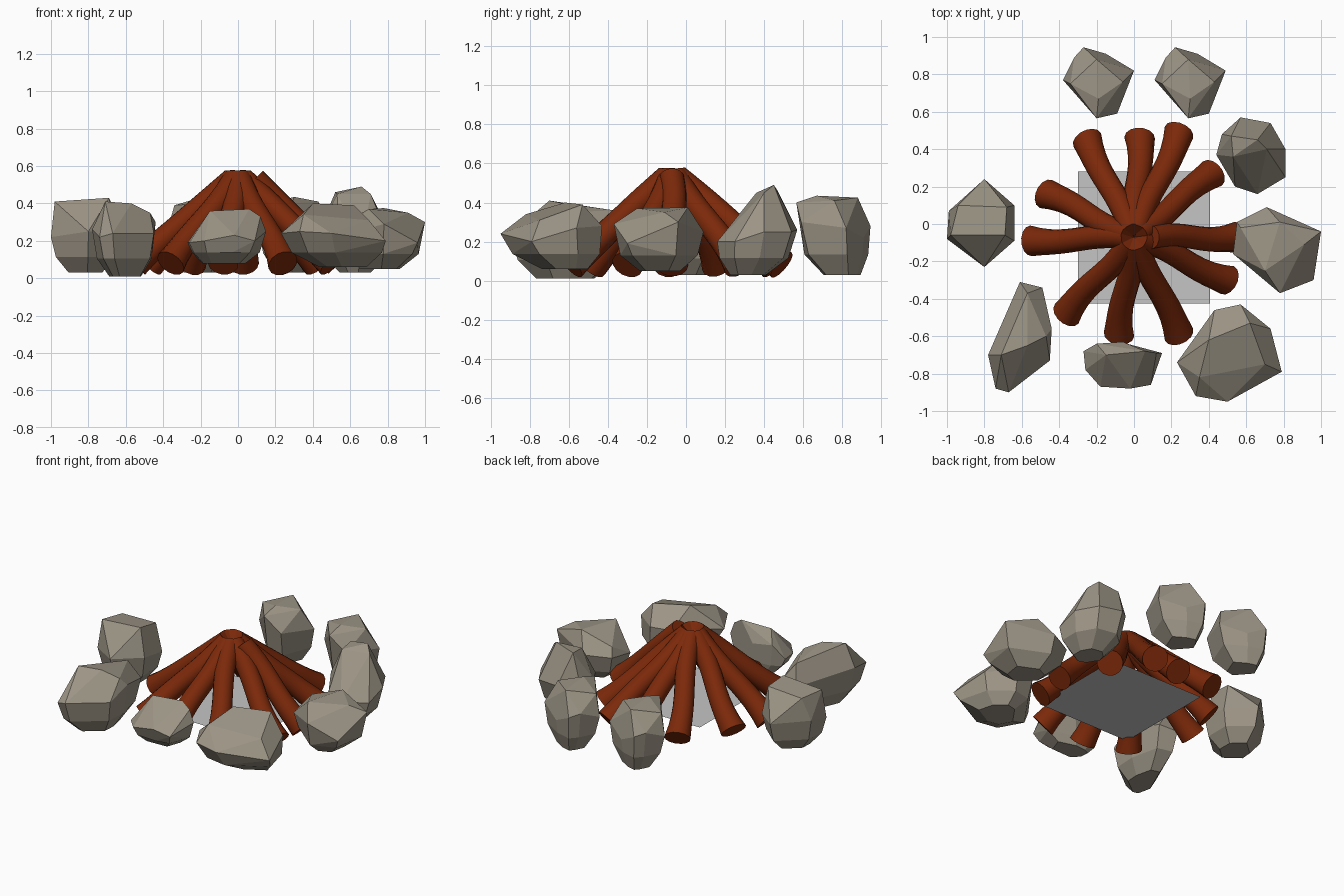
import bpy, bmesh, math
from mathutils import Vector

cube = bpy.data.objects.get("Cube")
if cube:
    bpy.data.objects.remove(cube, do_unlink=True)


def make_material(name, color):
    mat = bpy.data.materials.new(name)
    mat.use_nodes = True
    mat.diffuse_color = (*color, 1)
    mat.node_tree.nodes["Principled BSDF"].inputs["Base Color"].default_value = (*color, 1)
    return mat


stone_grey = make_material("stone grey", (.33, .295, .235))
bark_brown = make_material("bark brown", (.2, .022, .003))
ash_grey = make_material("ash grey", (.56, .56, .56))


def add_object(name, bm, material):
    bmesh.ops.recalc_face_normals(bm, faces=bm.faces[:])
    mesh = bpy.data.meshes.new(name)
    bm.to_mesh(mesh)
    bm.free()
    mesh.materials.append(material)
    obj = bpy.data.objects.new(name, mesh)
    bpy.context.collection.objects.link(obj)


def add_rock(name, ring, crown, bottom, taper=.45, lean=(0, 0), shift=0):
    """Faceted boulder: hull of a girdle, a crown, a belly and a tapered, leaning foot."""
    girdle = [Vector(p) for p in ring]
    middle = sum(girdle, Vector()) / len(girdle)
    points = girdle + [Vector(p) for p in crown]
    for p in girdle:
        for depth, scale in ((.6, .86), (1, taper)):
            low = middle.lerp(p, scale) + Vector((*lean, 0)) * depth ** 2
            low.z = middle.z + (bottom - middle.z) * depth
            points.append(low)
    bm = bmesh.new()
    for p in points:
        bm.verts.new(p + Vector((shift, 0, 0)))
    hull = bmesh.ops.convex_hull(bm, input=bm.verts[:])
    loose = {v for v in hull["geom_interior"] + hull["geom_unused"]
             if isinstance(v, bmesh.types.BMVert)}
    bmesh.ops.delete(bm, geom=list(loose), context="VERTS")
    bmesh.ops.dissolve_limit(bm, angle_limit=math.radians(10),
                             verts=bm.verts[:], edges=bm.edges[:])
    add_object(name, bm, stone_grey)


def add_log(name, foot, bend, reach, sides=14, steps=10):
    """Round log with a slight S-bend, a flared foot and flat ends."""
    start = Vector((*foot, .08))
    outward = Vector((foot[0], foot[1] + .06, 0)).normalized()
    end = Vector((0, -.07, .53)) + outward * reach
    side = outward.cross(Vector((0, 0, 1)))
    axis = (end - start).normalized()
    lift = side.cross(axis)
    bm = bmesh.new()
    rings = []
    for i in range(steps + 1):
        t = i / steps
        center = start.lerp(end, t) + side * bend * math.sin(math.tau * t)
        radius = .063 + .019 * (1 - t) ** 6
        rings.append([bm.verts.new(center + radius * (
            side * math.cos(math.tau * k / sides) + lift * math.sin(math.tau * k / sides)))
            for k in range(sides)])
    for low, high in zip(rings, rings[1:]):
        for k in range(sides):
            n = (k + 1) % sides
            bm.faces.new((low[k], low[n], high[n], high[k])).smooth = True
    for ring in (rings[0], rings[-1]):
        for edge in bm.faces.new(ring).edges:
            edge.smooth = False
    add_object(name, bm, bark_brown)


# Logs leaning together, listed around the fire; one top stops short of the middle
log_feet = [(-.25, .45), (.03, .46), (.24, .49), (.42, .27), (.54, -.07), (.5, -.3),
            (.24, -.59), (-.08, -.59), (-.36, -.48), (-.55, -.09), (-.47, .16)]
for i, foot in enumerate(log_feet):
    add_log(f"log_{i + 1}", foot, .012 if i % 3 else -.01, .09 if i == 4 else .028)

# Flat ash bed among the logs
bm = bmesh.new()
bm.faces.new([bm.verts.new((x, y, .1))
              for x, y in ((-.3, -.425), (.405, -.425), (.405, .28), (-.3, .28))])
add_object("ash_bed", bm, ash_grey)

# Two matching rocks at the back
for name, shift in (("back_right_rock", 0), ("back_left_rock", .49)):
    add_rock(name,
             [(-.27, .945, .28), (-.15, .91, .22), (0, .82, .27), (-.09, .59, .3),
              (-.2, .565, .4), (-.38, .77, .25), (-.32, .89, .3)],
             [(-.2, .88, .425), (-.06, .76, .41), (-.19, .67, .435), (-.34, .75, .39)],
             .03, .5, (0, .03), shift)

# Rocks down the left side
add_rock("left_back_rock",
         [(.57, .57, .26), (.73, .54, .25), (.81, .4, .25), (.81, .25, .2),
          (.66, .16, .2), (.54, .2, .22), (.44, .37, .27), (.47, .48, .3)],
         [(.52, .47, .46), (.66, .45, .49), (.53, .36, .45), (.71, .4, .45)],
         .03, .45, (0, -.05))
add_rock("left_rock",
         [(.71, .09, .25), (1, -.04, .3), (.96, -.3, .19), (.78, -.37, .29),
          (.53, -.16, .22), (.55, .01, .24)],
         [(.91, -.11, .35), (.57, -.02, .3), (.78, .01, .375), (.7, -.25, .37)], .05, .45)
add_rock("front_left_rock",
         [(.57, -.43, .28), (.73, -.56, .27), (.79, -.79, .2), (.5, -.95, .24),
          (.33, -.92, .25), (.23, -.74, .24), (.43, -.46, .28)],
         [(.4, -.62, .4), (.62, -.53, .39), (.7, -.75, .31), (.35, -.82, .34)],
         .06, .45, (.05, .07))

# Rocks at the front and down the right side
add_rock("front_rock",
         [(-.2, -.64, .28), (-.06, -.63, .26), (.15, -.69, .25), (.09, -.86, .2),
          (-.02, -.88, .23), (-.18, -.87, .2), (-.26, -.78, .19), (-.27, -.68, .19)],
         [(-.15, -.7, .36), (.06, -.68, .37), (.12, -.69, .33)], .08, .55, (0, .04))
add_rock("front_right_rock",
         [(-.61, -.31, .23), (-.49, -.34, .25), (-.44, -.56, .3), (-.45, -.73, .24),
          (-.67, -.9, .24), (-.74, -.88, .22), (-.78, -.7, .26)],
         [(-.71, -.7, .41), (-.57, -.37, .36), (-.57, -.65, .4), (-.47, -.6, .35)], .01, .5)
add_rock("right_rock",
         [(-.8, .24, .24), (-.99, .07, .25), (-1, -.08, .22), (-.8, -.23, .25),
          (-.64, -.09, .25), (-.64, .1, .22)],
         [(-.94, .1, .4), (-.68, .09, .41), (-.69, -.06, .43), (-.98, -.06, .41)], .03, .5)
